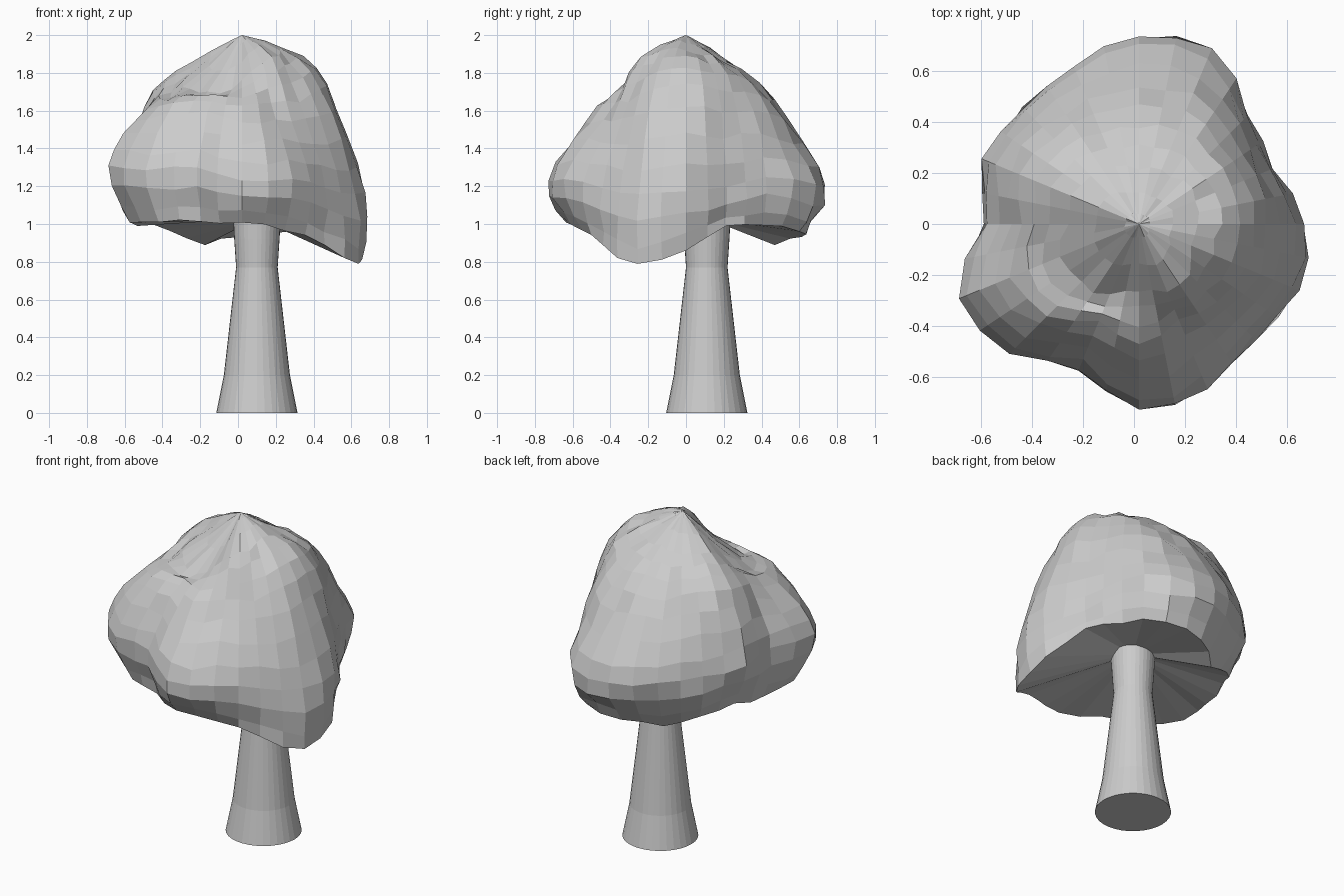
import bpy, bmesh, math, random
from mathutils import Vector

random.seed(4)
if "Cube" in bpy.data.objects:
    bpy.data.objects.remove(bpy.data.objects["Cube"], do_unlink=True)

# Single plain grey
grey = bpy.data.materials.new("light_grey")
grey.use_nodes = True
colour = (0.6, 0.6, 0.6, 1)
grey.diffuse_color = colour
grey.node_tree.nodes["Principled BSDF"].inputs["Base Color"].default_value = colour


def spline(points, t, closed=False):
    """Catmull-Rom point at parameter t, measured in control points."""
    count = len(points)
    i = math.floor(t)
    f = t - i

    def pick(k):
        return points[k % count] if closed else points[max(0, min(count - 1, k))]

    a, b, c, d = (pick(i + k) for k in (-1, 0, 1, 2))
    return b + (c - a) * f / 2 + (a - b * 2.5 + c * 2 - d / 2) * f**2 + ((b - c) * 3 + d - a) * f**3 / 2


def skin(name, rings, top=None, bottom=None):
    """Join rings from top to bottom, closing each end with a fan or a cap."""
    bm = bmesh.new()
    loops = [[bm.verts.new(p) for p in ring] for ring in rings]
    n = len(loops[0])
    for upper, lower in zip(loops, loops[1:]):
        for i in range(n):
            j = (i + 1) % n
            bm.faces.new((upper[i], lower[i], lower[j], upper[j]))
    for loop, tip in ((loops[0], top), (loops[-1], bottom)):
        if tip is None:
            bm.faces.new(loop)
        else:
            centre = bm.verts.new(tip)
            for i in range(n):
                bm.faces.new((centre, loop[i], loop[(i + 1) % n]))
    bmesh.ops.recalc_face_normals(bm, faces=bm.faces)
    mesh = bpy.data.meshes.new(name)
    bm.to_mesh(mesh)
    bm.free()
    mesh.materials.append(grey)
    obj = bpy.data.objects.new(name, mesh)
    bpy.context.collection.objects.link(obj)
    return obj


SEGMENTS = 32
angles = [math.tau * i / SEGMENTS for i in range(SEGMENTS)]

# Trunk: flared column, set off the crown's axis
trunk_axis = Vector((0.1, 0.11, 0))
trunk_profile = [(0.13, 1.1), (0.12, 0.92), (0.11, 0.77), (0.175, 0.2), (0.215, 0)]
skin("trunk", [[trunk_axis + Vector((r * math.cos(a), r * math.sin(a), z)) for a in angles]
               for r, z in trunk_profile])

# Crown: radius and height of neck, shoulder, widest point and hem around the axis
meridians = [
    (.24, 1.92, .45, 1.75, .64, 1.18, .62, .87),
    (.24, 1.9, .45, 1.71, .57, 1.2, .55, .98),
    (.24, 1.88, .45, 1.7, .61, 1.25, .56, 1),
    (.22, 1.87, .47, 1.66, .74, 1.2, .64, .97),
    (.22, 1.87, .46, 1.66, .74, 1.2, .62, .94),
    (.24, 1.86, .46, 1.66, .67, 1.22, .52, .9),
    (.27, 1.86, .48, 1.71, .65, 1.25, .55, .97),
    (.29, 1.85, .5, 1.71, .66, 1.3, .55, 1),
    (.28, 1.79, .45, 1.66, .61, 1.3, .56, 1),
    (.33, 1.72, .54, 1.61, .77, 1.31, .65, 1),
    (.33, 1.7, .5, 1.65, .71, 1.28, .63, 1.01),
    (.3, 1.7, .42, 1.66, .61, 1.3, .56, 1.01),
    (.26, 1.76, .46, 1.62, .735, 1.23, .64, 1.01),
    (.29, 1.86, .41, 1.64, .7, 1.24, .59, .97),
    (.27, 1.9, .43, 1.65, .63, 1.2, .61, .89),
    (.23, 1.92, .45, 1.71, .66, 1.15, .67, .78),
]
controls = [[Vector(m[k:k + 2]) for m in meridians] for k in (0, 2, 4, 6)]
crown_axis = Vector((0.02, 0, 0))
apex = Vector((0, 2))
steps = [0.25, 0.6, 1, 1.35, 1.7, 2, 2.25, 2.5, 2.75, 3, 3.3, 3.65, 4]
rings = [[] for _ in steps]
hem = []
for i, a in enumerate(angles):
    profile = [apex] + [spline(c, i * len(meridians) / SEGMENTS, True) for c in controls]
    for ring, t in zip(rings, steps):
        r, z = spline(profile, t)
        r += random.uniform(-0.012, 0.012) * min(1, t)
        z += random.uniform(-0.012, 0.012) * min(1, t)
        ring.append(crown_axis + Vector((r * math.cos(a), r * math.sin(a), z)))
    hem.append(rings[-1][-1])

# Hollow underside drawn in towards the trunk
centre = trunk_axis + Vector((0, 0, 1.03))
for f in (0.3, 0.6, 0.85):
    rings.append([p.lerp(centre, f) for p in hem])
skin("leafy_crown", rings, top=crown_axis + Vector((0, 0, 2)), bottom=centre)
